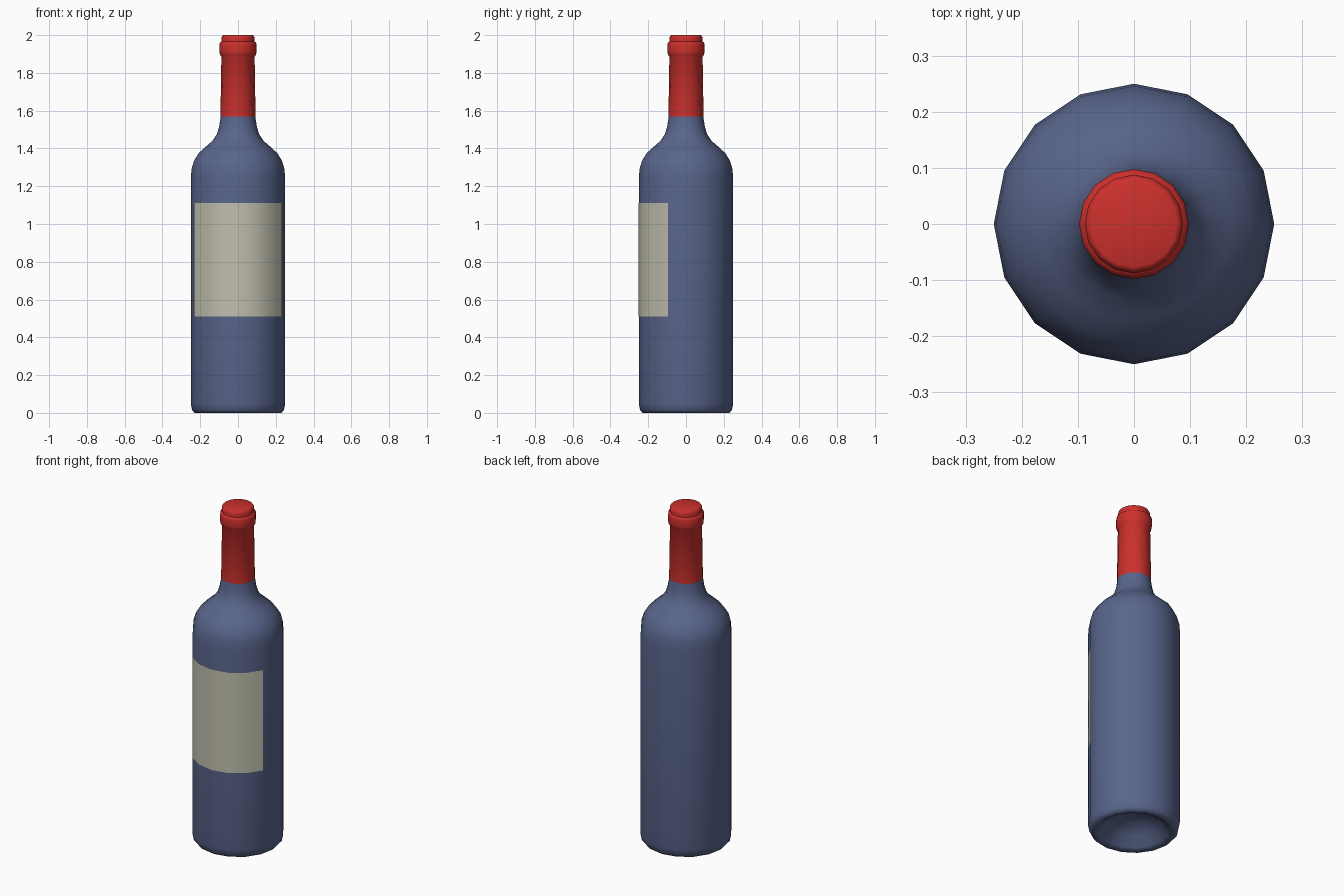
import bpy, bmesh, math

if "Cube" in bpy.data.objects:
    bpy.data.objects.remove(bpy.data.objects["Cube"])

SIDES = 16


def material(name, rgb):
    m = bpy.data.materials.new(name)
    m.diffuse_color = (*rgb, 1)
    m.use_nodes = True
    m.node_tree.nodes["Principled BSDF"].inputs["Base Color"].default_value = m.diffuse_color
    return m


def lathe(name, profile, mat, first=0, count=SIDES):
    """Spin (radius, z) points around z; radius 0 makes a pole."""
    bm = bmesh.new()
    full = count == SIDES
    cols = count if full else count + 1
    rings = []
    for r, z in profile:
        if r == 0:
            rings.append([bm.verts.new((0, 0, z))] * cols)
            continue
        angles = [2 * math.pi * (first + i) / SIDES for i in range(cols)]
        rings.append([bm.verts.new((r * math.cos(a), r * math.sin(a), z)) for a in angles])
    for lo, hi in zip(rings, rings[1:]):
        for i in range(count):
            j = (i + 1) % cols
            loop = list(dict.fromkeys((lo[i], lo[j], hi[j], hi[i])))
            bm.faces.new(loop)
    mesh = bpy.data.meshes.new(name)
    bm.to_mesh(mesh)
    bm.free()
    ob = bpy.data.objects.new(name, mesh)
    bpy.context.collection.objects.link(ob)
    mesh.materials.append(mat)
    bpy.ops.object.select_all(action='DESELECT')
    ob.select_set(True)
    bpy.context.view_layer.objects.active = ob
    bpy.ops.object.shade_smooth_by_angle(angle=math.radians(50))
    return ob


glass = material("glass_blue", (0.10, 0.13, 0.26))
red = material("foil_red", (0.60, 0.03, 0.025))
paper = material("label_paper", (0.53, 0.52, 0.42))

# Bottle with hollow punt underneath, rounded heel, shoulder and neck
lathe("bottle", [
    (0, 0.11), (0.08, 0.10), (0.15, 0.06), (0.19, 0.01), (0.205, 0.0),
    (0.23, 0.0), (0.243, 0.015), (0.25, 0.05), (0.25, 1.24),
    (0.246, 1.29), (0.233, 1.335), (0.208, 1.375), (0.17, 1.41),
    (0.135, 1.44), (0.112, 1.475), (0.10, 1.515), (0.093, 1.56), (0.092, 1.575),
], glass)

# Foil cap with collar
lathe("foil_cap", [
    (0.093, 1.57), (0.088, 1.885), (0.095, 1.895), (0.098, 1.91),
    (0.098, 1.95), (0.095, 1.96), (0.088, 1.965), (0.088, 1.985),
    (0.083, 1.997), (0.077, 2.0), (0, 2.0),
], red)

# Label wraps six of the sixteen sides at the front
lathe("label", [(0.2515, 0.51), (0.2515, 1.11)], paper, first=9, count=6)
